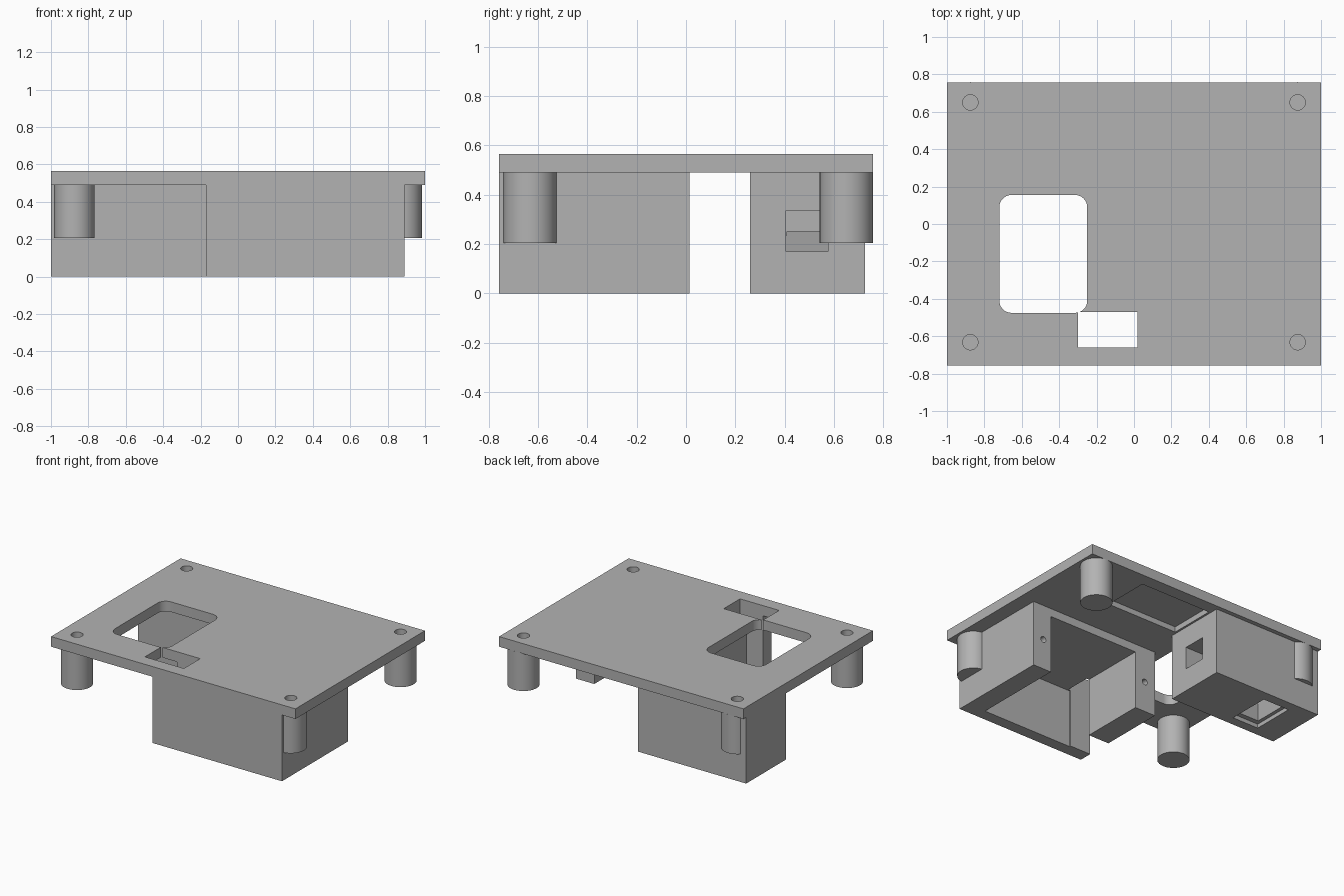
import bpy
import bmesh
import math

cube = bpy.data.objects.get("Cube")
if cube:
    bpy.data.objects.remove(cube, do_unlink=True)

grey = bpy.data.materials.new("plain grey")
grey.use_nodes = True
colour = (0.45, 0.45, 0.45, 1)
grey.diffuse_color = colour
grey.node_tree.nodes["Principled BSDF"].inputs["Base Color"].default_value = colour

UNDER, TOP = 0.49, 0.565


def finish(name, bm):
    bmesh.ops.recalc_face_normals(bm, faces=bm.faces)
    mesh = bpy.data.meshes.new(name)
    bm.to_mesh(mesh)
    bm.free()
    mesh.materials.append(grey)
    obj = bpy.data.objects.new(name, mesh)
    bpy.context.collection.objects.link(obj)
    return obj


def box(name, xs, ys, zs, corner=0.0, taper=0.0):
    """Box between limits, with rounded upright edges or a narrowed top."""
    bm = bmesh.new()
    bmesh.ops.create_cube(bm, size=1)
    for v in bm.verts:
        shrink = taper if v.co.z > 0 else 0
        for i, (lo, hi) in enumerate((xs, ys, zs)):
            inset = shrink if i < 2 else 0
            v.co[i] = hi - inset if v.co[i] > 0 else lo + inset
    if corner:
        upright = [e for e in bm.edges
                   if abs(e.verts[0].co.z - e.verts[1].co.z) > 0.01]
        bmesh.ops.bevel(bm, geom=upright, offset=corner, segments=8,
                        profile=0.5, affect='EDGES')
    return finish(name, bm)


def cylinder(name, x, y, z0, z1, radius, sides=48):
    bm = bmesh.new()
    bmesh.ops.create_cone(bm, cap_ends=True, segments=sides, radius1=radius,
                          radius2=radius, depth=z1 - z0)
    bmesh.ops.translate(bm, vec=(x, y, (z0 + z1) / 2), verts=bm.verts)
    return finish(name, bm)


def select(obj):
    bpy.ops.object.select_all(action='DESELECT')
    obj.select_set(True)
    bpy.context.view_layer.objects.active = obj


def cut(obj, cutters):
    select(obj)
    for cutter in cutters:
        mod = obj.modifiers.new("cut", 'BOOLEAN')
        mod.operation = 'DIFFERENCE'
        mod.solver = 'EXACT'
        mod.object = cutter
        bpy.ops.object.modifier_apply(modifier=mod.name)


# Main parts
plate = box("top_plate", (-1, 1), (-0.757, 0.757), (UNDER, TOP))
front = box("front_housing", (-0.17, 0.89), (-0.757, 0.015), (0, UNDER))
rear = box("rear_housing", (-1, -0.115), (0.26, 0.725), (0, UNDER))
spots = [(x, y) for x in (-0.875, 0.875) for y in (-0.632, 0.65)]
posts = [cylinder("corner_post", x, y, 0.205, UNDER, 0.108) for x, y in spots]

# Cutters shared by several parts
screws = [cylinder("screw_cutter", x, y, 0.3, 0.7, 0.041, 32) for x, y in spots]
slot = box("slot_cutter", (-0.3, 0.02), (-0.66, -0.47), (-0.1, 0.7))

# Plate: window, slot, screw holes and shallow pocket below
window = box("window_cutter", (-0.72, -0.25), (-0.475, 0.155), (0.4, 0.7), corner=0.065)
pocket = box("pocket_cutter", (-0.1, 0.48), (0.31, 0.66), (0.4, 0.53))
cut(plate, [window, slot, pocket] + screws)

# Front housing: bay open to the back and below, with two side screw holes
bay = box("bay_cutter", (0, 0.74), (-0.67, 0.2), (-0.1, 0.43))
side_screws = []
for x in (-0.083, 0.805):
    hole = cylinder("side_screw_cutter", 0, 0, -0.1, 0.1, 0.022, 24)
    hole.rotation_euler.x = math.pi / 2
    hole.location = (x, 0, 0.228)
    side_screws.append(hole)
bpy.context.view_layer.update()
cut(front, [bay, slot] + side_screws + screws)

# Rear housing: side tunnel meeting a stepped, tapered opening below
tunnel = box("tunnel_cutter", (-0.7, 0.1), (0.405, 0.575), (0.17, 0.335))
step = box("step_cutter", (-0.805, -0.59), (0.33, 0.65), (-0.1, 0.03))
funnel = box("funnel_cutter", (-0.785, -0.61), (0.36, 0.62), (0.0, 0.25), taper=0.05)
cut(rear, [tunnel, step, funnel] + screws)

for post, screw in zip(posts, screws):
    cut(post, [screw])

for helper in [window, slot, pocket, bay, tunnel, step, funnel] + screws + side_screws:
    bpy.data.objects.remove(helper, do_unlink=True)

for part in [plate, front, rear] + posts:
    select(part)
    bpy.ops.object.shade_smooth_by_angle(angle=math.radians(30))
